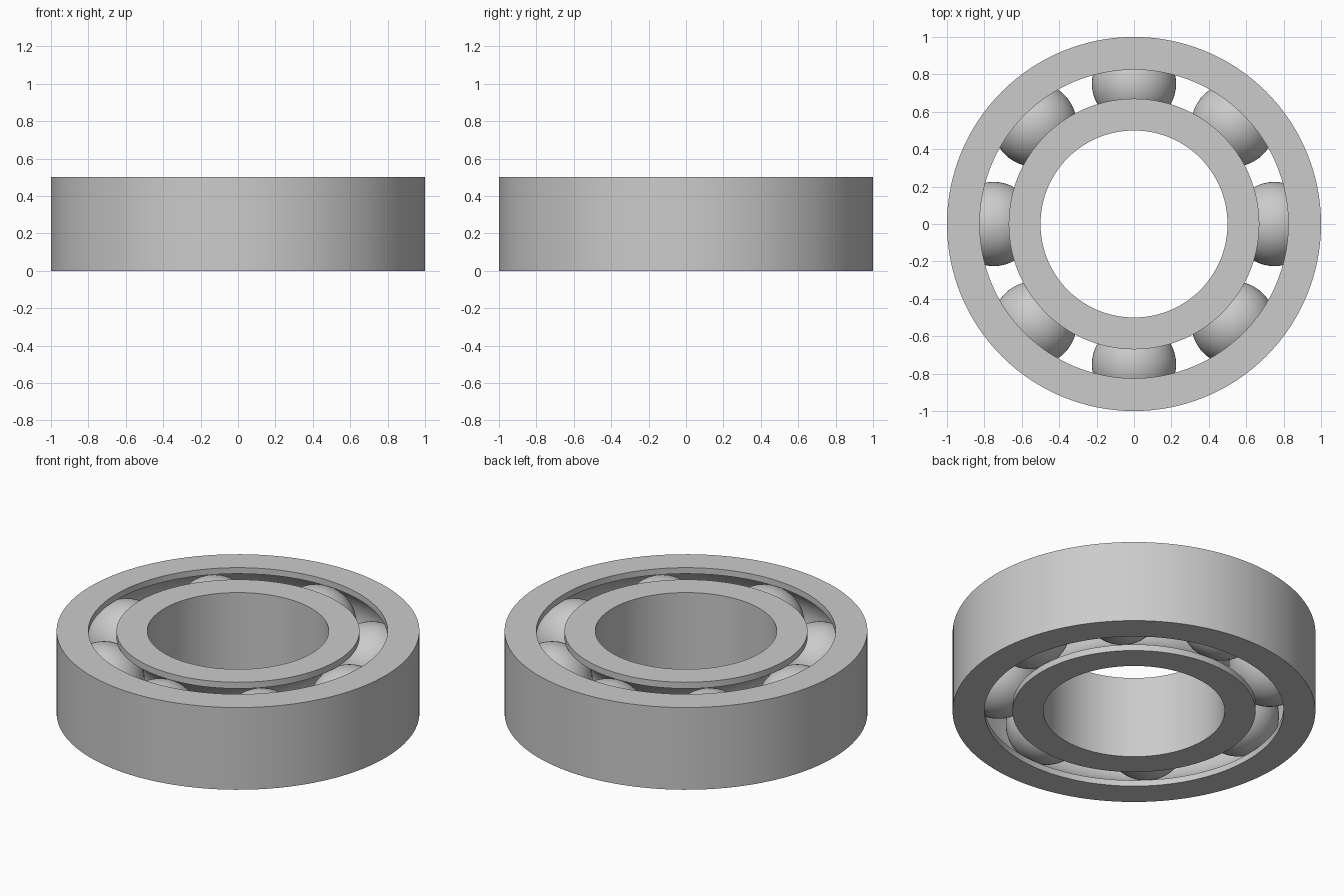
import bpy, bmesh, math
from mathutils import Vector

HEIGHT, MID = 0.5, 0.25
PITCH, BALL_R, GROOVE_R = 0.75, 0.225, 0.226
BALLS, SEGMENTS = 8, 128

if "Cube" in bpy.data.objects:
    bpy.data.objects.remove(bpy.data.objects["Cube"])

# Bare steel for every part
steel = bpy.data.materials.new("steel grey")
steel.use_nodes = True
colour = (0.6, 0.6, 0.6, 1)
steel.diffuse_color = colour
steel.node_tree.nodes["Principled BSDF"].inputs["Base Color"].default_value = colour


def finish(name, bm):
    bmesh.ops.recalc_face_normals(bm, faces=bm.faces)
    mesh = bpy.data.meshes.new(name)
    bm.to_mesh(mesh)
    bm.free()
    obj = bpy.data.objects.new(name, mesh)
    bpy.context.collection.objects.link(obj)
    mesh.materials.append(steel)
    bpy.ops.object.select_all(action="DESELECT")
    obj.select_set(True)
    bpy.context.view_layer.objects.active = obj
    bpy.ops.object.shade_smooth_by_angle(angle=math.radians(30))
    return obj


def race(name, plain_r, grooved_r, steps=24):
    """Ring with one plain wall and one wall carrying the ball groove."""
    side = 1 if grooved_r > PITCH else -1
    half = math.acos(abs(grooved_r - PITCH) / GROOVE_R)
    profile = [(plain_r, 0), (plain_r, HEIGHT), (grooved_r, HEIGHT)]
    for i in range(steps + 1):
        a = half - 2 * half * i / steps
        profile.append((PITCH + side * GROOVE_R * math.cos(a),
                        MID + GROOVE_R * math.sin(a)))
    profile.append((grooved_r, 0))
    bm = bmesh.new()
    verts = [bm.verts.new((r, 0, z)) for r, z in profile]
    edges = [bm.edges.new((v, verts[i - 1])) for i, v in enumerate(verts)]
    bmesh.ops.spin(bm, geom=verts + edges, cent=(0, 0, 0), axis=(0, 0, 1),
                   angle=math.tau, steps=SEGMENTS, use_merge=True)
    bmesh.ops.remove_doubles(bm, verts=bm.verts, dist=0.0001)
    return finish(name, bm)


# Outer and inner races
race("outer_race", 1.0, 0.825)
race("inner_race", 0.5, 0.67)

# Balls riding in the groove
for i in range(BALLS):
    a = math.tau * i / BALLS
    bm = bmesh.new()
    bmesh.ops.create_uvsphere(bm, u_segments=48, v_segments=32, radius=BALL_R)
    bmesh.ops.translate(bm, verts=bm.verts, vec=Vector(
        (PITCH * math.cos(a), PITCH * math.sin(a), MID)))
    finish(f"ball_{i + 1}", bm)
